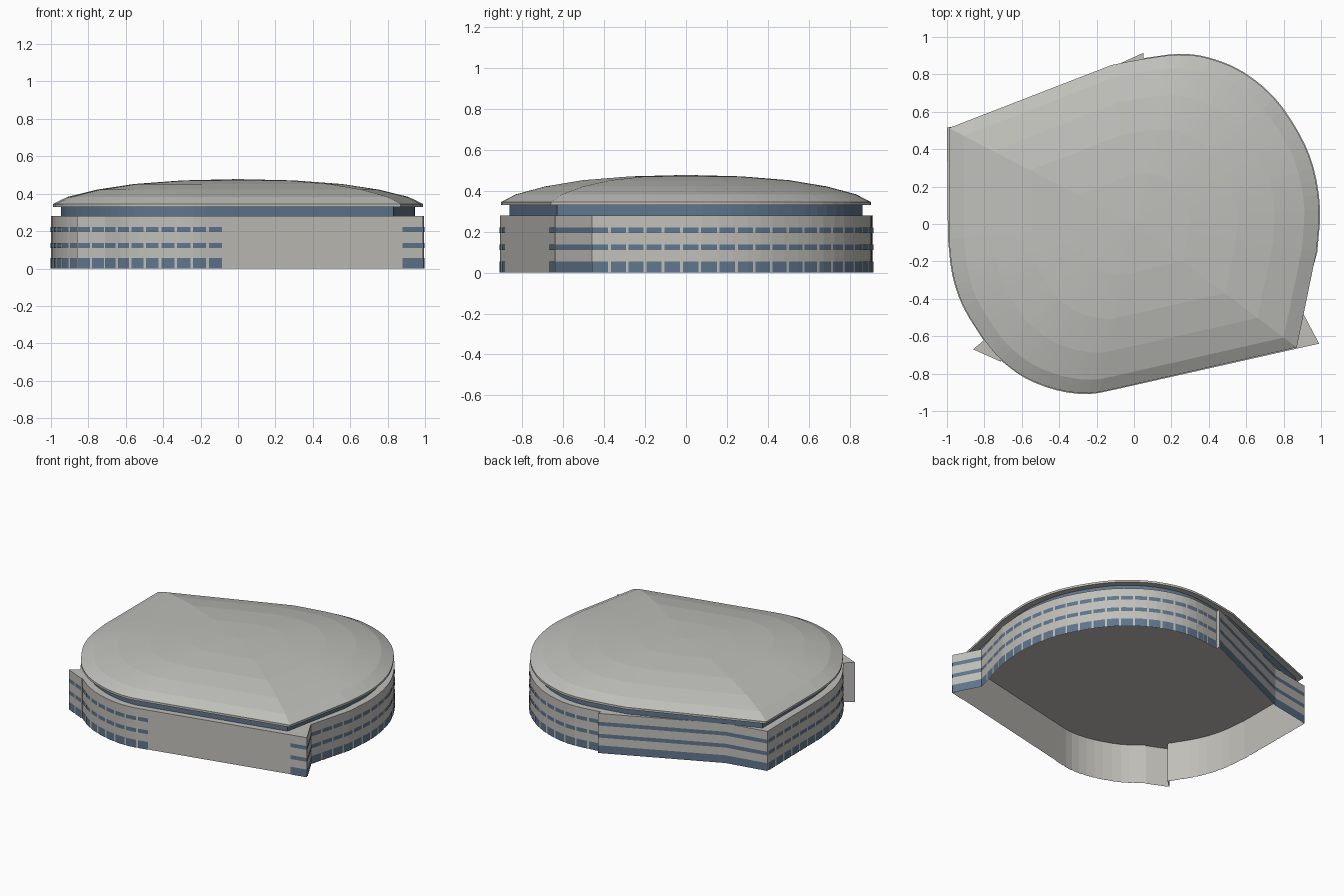
import bpy
import bmesh
from mathutils import Vector

old = bpy.data.objects.get("Cube")
if old:
    bpy.data.objects.remove(old, do_unlink=True)


def material(name, color):
    m = bpy.data.materials.new(name)
    m.use_nodes = True
    m.diffuse_color = (*color, 1)
    bsdf = m.node_tree.nodes["Principled BSDF"]
    bsdf.inputs["Base Color"].default_value = (*color, 1)
    bsdf.inputs["Roughness"].default_value = 0.8
    return m


stone = material("pale grey wall", (0.53, 0.52, 0.485))
roofing = material("grey roof", (0.52, 0.52, 0.49))
glass = material("slate blue glass", (0.115, 0.18, 0.27))


def finish(name, bm, mat):
    mesh = bpy.data.meshes.new(name)
    bm.to_mesh(mesh)
    bm.free()
    mesh.materials.append(mat)
    ob = bpy.data.objects.new(name, mesh)
    bpy.context.collection.objects.link(ob)
    return ob


def spline(pts, steps=3):
    """Smooth curve through the given points."""
    p = [Vector(q) for q in pts]
    p = [2 * p[0] - p[1]] + p + [2 * p[-1] - p[-2]]
    out = []
    for a, b, c, d in zip(p, p[1:], p[2:], p[3:]):
        for i in range(steps):
            t = i / steps
            out.append(0.5 * (2 * b + (c - a) * t + (2 * a - 5 * b + 4 * c - d) * t ** 2
                              + (3 * b - a - 3 * c + d) * t ** 3))
    return out + [p[-2]]


def stack(bm, rings):
    """Join rings of equal length, given as (outline, scale, z)."""
    made = [[bm.verts.new((q.x * s, q.y * s, z)) for q in loop] for loop, s, z in rings]
    for lo, hi in zip(made, made[1:]):
        n = len(lo)
        for i in range(n):
            j = (i + 1) % n
            bm.faces.new((lo[i], lo[j], hi[j], hi[i]))
    return made


def along(path, s):
    """Point at distance s on a path."""
    for a, b in zip(path, path[1:]):
        d = (b - a).length
        if s <= d:
            return a.lerp(b, s / d)
        s -= d
    return path[-1]


# Plan curves, counter-clockwise
right_curve = [(.975, -.15), (.99, .08), (.955, .3), (.88, .48), (.75, .67),
               (.58, .81), (.4, .885), (.24, .905), (.05, .882)]
left_curve = [(-.99, -.08), (-.967, -.27), (-.91, -.44), (-.8, -.62)]
front_curve = [(-.71, -.725), (-.58, -.82), (-.41, -.885), (-.24, -.905), (-.08, -.876)]

# Roof outline has two sharp corners
outline = ([Vector((.87, -.66))] + spline(right_curve + [(-.12, .85)])
           + [Vector((-.99, .513))] + spline(left_curve + front_curve))

# Domed roof with a thin eave
bm = bmesh.new()
profile = [(1, .33), (1, .345), (.92, .383), (.76, .422), (.56, .452), (.3, .471)]
rings = stack(bm, [(outline, s, z) for s, z in profile])
top = bm.verts.new((0, 0, .478))
last = rings[-1]
for i in range(len(last)):
    bm.faces.new((last[i], last[(i + 1) % len(last)], top))
bm.faces.new(reversed(rings[0]))
finish("domed_roof", bm, roofing)

# Recessed glass band below the eave
bm = bmesh.new()
stack(bm, [(outline, .955, .28), (outline, .955, .332)])
finish("clerestory_glass", bm, glass)

# Wall sections: path and window spacing (None = blank, 0 = unbroken strip)
V = Vector
grow = 1.005
fin_right, fin_left = V((.99, -.64)), V((-.86, -.67))
front_end, notch = V((.88, -.664)), V((.895, -.46))
back_step, kink, corner = V((.05, .915)), V((-.71, .57)), V((-1, .515))
right_wall = [notch] + [q * grow for q in spline(right_curve)]
left_wall = [corner] + [q * grow for q in spline(left_curve)]
front_wall = [q * grow for q in spline(front_curve)]
step_end = V((-.71, -.737))
sections = [
    ([front_wall[-1], front_end], None),
    ([front_end, fin_right], 0),
    ([fin_right, notch], 0),
    (right_wall, .088),
    ([right_wall[-1], back_step], None),
    ([back_step, kink], 0),
    ([kink, corner], 0),
    (left_wall, .088),
    ([left_wall[-1], fin_left], None),
    ([fin_left, step_end], .088),
    ([step_end, front_wall[0]], None),
    (front_wall, .088),
]

# Outer wall, open below and capped at the top
bm = bmesh.new()
loop = [q for path, _ in sections for q in path[:-1]]
rings = stack(bm, [(loop, 1, 0), (loop, 1, .28)])
bm.faces.new(rings[1])
finish("outer_wall", bm, stone)

# Window strips, broken by narrow mullions on the curved walls
bm = bmesh.new()
rows = [(0, .055), (.11, .137), (.195, .222)]
for path, spacing in sections:
    if spacing is None:
        continue
    marks = [0]
    for a, b in zip(path, path[1:]):
        marks.append(marks[-1] + (b - a).length)
    total = marks[-1]
    count = max(1, round(total / spacing)) if spacing else 1
    gap = .007 if spacing else 0
    for k in range(count):
        s0, s1 = total * k / count + gap, total * (k + 1) / count - gap
        cuts = [s0] + [m for m in marks if s0 + .001 < m < s1 - .001] + [s1]
        for u, v in zip(cuts, cuts[1:]):
            a, b = along(path, u), along(path, v)
            d = (b - a).normalized()
            out = V((d.y, -d.x)) * .003
            a, b = a + out, b + out
            for lo, hi in rows:
                bm.faces.new([bm.verts.new((q.x, q.y, z))
                              for q, z in ((a, lo), (b, lo), (b, hi), (a, hi))])
finish("window_strips", bm, glass)
